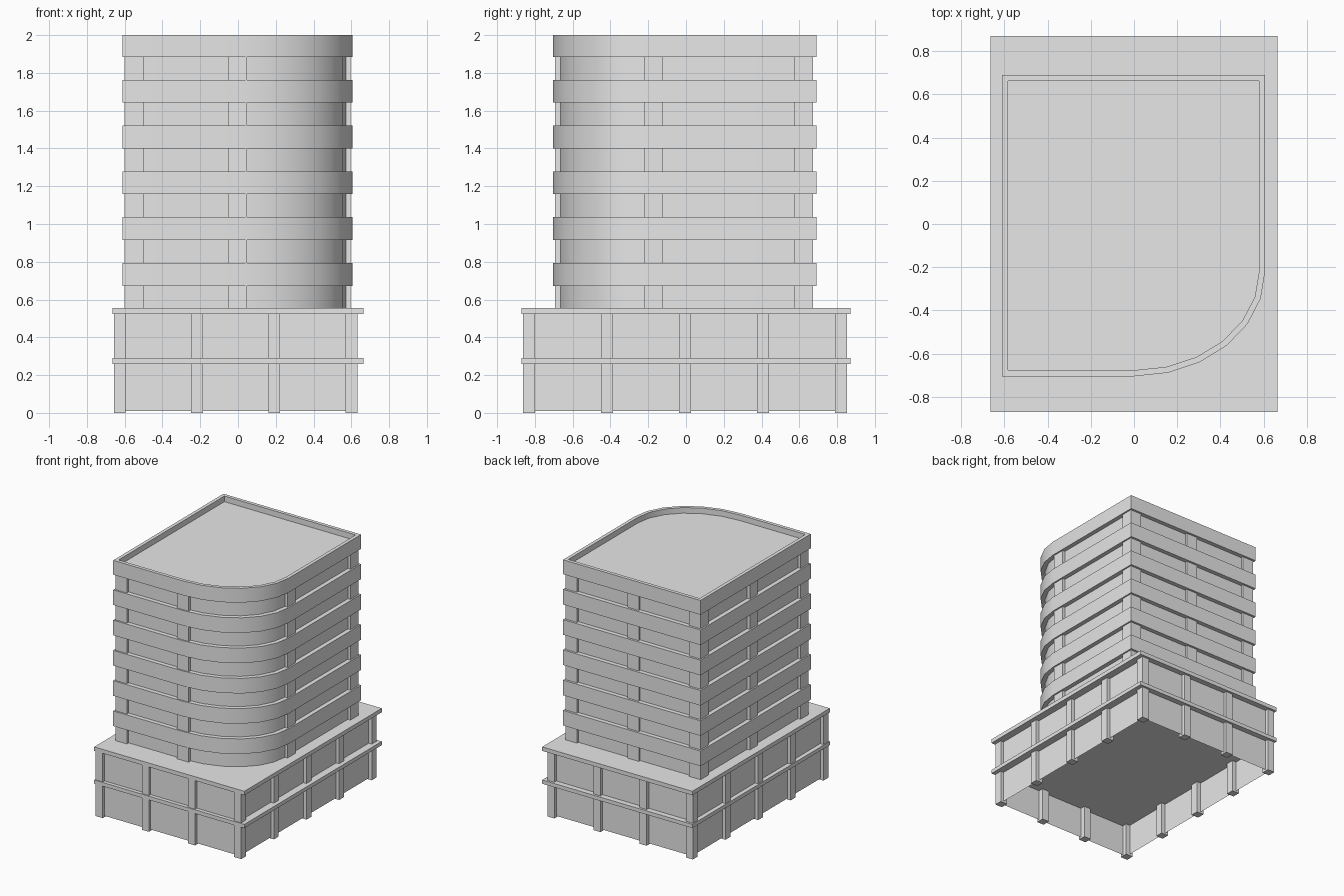
import bpy, bmesh, math
from mathutils import Vector

if "Cube" in bpy.data.objects:
    bpy.data.objects.remove(bpy.data.objects["Cube"], do_unlink=True)

GREY = (0.8, 0.8, 0.8, 1)
mat = bpy.data.materials.new("concrete_grey")
mat.use_nodes = True
mat.diffuse_color = GREY
mat.node_tree.nodes["Principled BSDF"].inputs["Base Color"].default_value = GREY


def finish(name, bm, smooth=False):
    bmesh.ops.recalc_face_normals(bm, faces=bm.faces)
    mesh = bpy.data.meshes.new(name)
    bm.to_mesh(mesh)
    bm.free()
    mesh.materials.append(mat)
    obj = bpy.data.objects.new(name, mesh)
    bpy.context.collection.objects.link(obj)
    if smooth:
        bpy.ops.object.select_all(action="DESELECT")
        obj.select_set(True)
        bpy.context.view_layer.objects.active = obj
        bpy.ops.object.shade_smooth_by_angle(angle=math.radians(30))
    return obj


def add_box(bm, lo, hi):
    lo, hi = Vector(lo), Vector(hi)
    verts = bmesh.ops.create_cube(bm, size=1)["verts"]
    for v in verts:
        v.co = (lo + hi) / 2 + v.co * (hi - lo)
    return verts


def outline(inset):
    """Tower plan with its rounded front corner."""
    cy = -0.22
    pts = [(-0.612 + inset, 0.69 - inset), (-0.612 + inset, -0.705 + inset)]
    for i in range(7):
        a = math.radians(15 * i)
        pts.append(((0.607 - inset) * math.sin(a), cy - (0.485 - inset) * math.cos(a)))
    return pts + [(0.607 - inset, 0.69 - inset)]


def add_prism(bm, pts, z0, z1):
    face = bm.faces.new([bm.verts.new((x, y, z0)) for x, y in pts])
    top = bmesh.ops.extrude_face_region(bm, geom=[face], use_keep_orig=True)["geom"]
    new = [v for v in top if isinstance(v, bmesh.types.BMVert)]
    bmesh.ops.translate(bm, verts=new, vec=(0, 0, z1 - z0))
    return next(g for g in top if isinstance(g, bmesh.types.BMFace))


# Podium walls, open underneath
bm = bmesh.new()
add_box(bm, (-0.63, -0.84, 0.01), (0.605, 0.825, 0.53))
bm.faces.ensure_lookup_table()
bottom = min(bm.faces, key=lambda f: f.calc_center_median().z)
bmesh.ops.delete(bm, geom=[bottom], context="FACES_ONLY")
finish("podium_walls", bm)

# Podium floor slabs
for name, z0, z1 in (("podium_middle_slab", 0.26, 0.29), ("podium_roof_slab", 0.523, 0.555)):
    bm = bmesh.new()
    add_box(bm, (-0.665, -0.87, z0), (0.665, 0.87, z1))
    finish(name, bm)

# Podium pillars around the edge
bm = bmesh.new()
W = 0.062
for i in range(4):
    for j in range(5):
        if i in (0, 3) or j in (0, 4):
            x, y = -0.657 + 0.409 * i, -0.862 + 0.413 * j
            add_box(bm, (x, y, 0), (x + W, y + W, 0.53))
finish("podium_pillars", bm)

# Recessed tower wall
bm = bmesh.new()
add_prism(bm, outline(0.035), 0.55, 1.9)
finish("tower_wall", bm, True)

# Tower pillars
bm = bmesh.new()
P = 0.1
for x, y in ((-0.6, -0.693), (-0.053, -0.693), (-0.6, -0.05), (-0.6, 0.573),
             (-0.053, 0.573), (0.495, 0.573), (0.495, -0.222)):
    add_box(bm, (x, y, 0.55), (x + P, y + P, 1.9))
finish("tower_pillars", bm)

# Floor bands, the last one with a sunken roof inside a parapet
for k in range(6):
    z = 0.673 + 0.2424 * k
    top_z = 2.0 if k == 5 else z + 0.121
    bm = bmesh.new()
    top = add_prism(bm, outline(0), z, top_z)
    if k == 5:
        rim = list(top.verts)
        bm.faces.remove(top)
        inner = [bm.verts.new((x, y, top_z)) for x, y in outline(0.028)]
        floor = [bm.verts.new((x, y, top_z - 0.045)) for x, y in outline(0.028)]
        n = len(inner)
        rim.sort(key=lambda v: min(range(n), key=lambda i: (v.co - inner[i].co).length))
        for i in range(n):
            j = (i + 1) % n
            bm.faces.new((rim[i], rim[j], inner[j], inner[i]))
            bm.faces.new((inner[i], inner[j], floor[j], floor[i]))
        bm.faces.new(floor)
    finish("roof_parapet" if k == 5 else f"floor_band_{k + 1}", bm, True)
